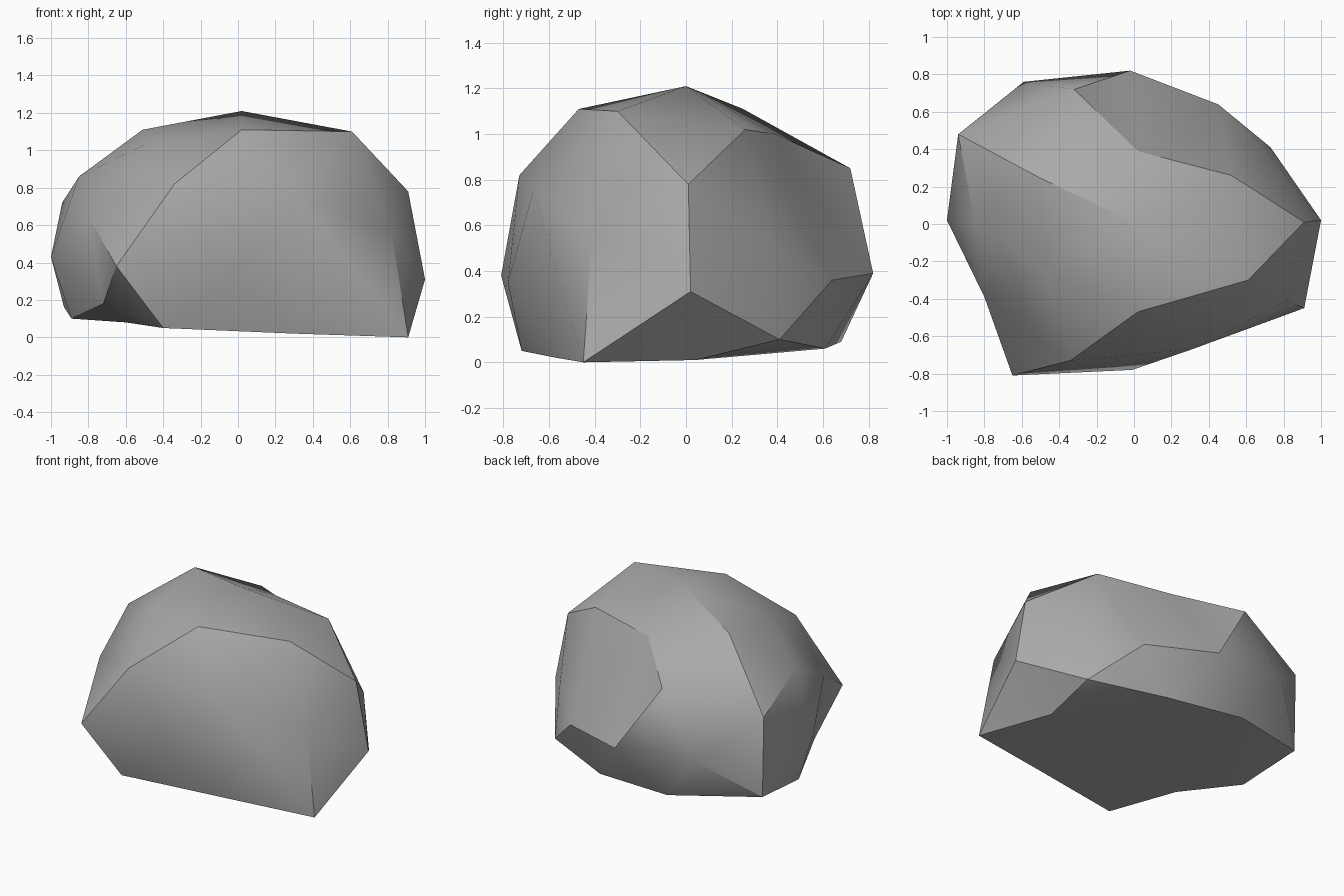
import bpy, bmesh
from math import radians
from mathutils import Vector

# remove the default object
default_cube = bpy.data.objects.get("Cube")
if default_cube:
    bpy.data.objects.remove(default_cube, do_unlink=True)

# corners of the boulder, in bands from the crown down to the resting face
crown = [(.02, 0, 1.21), (.02, -.47, 1.11), (.61, -.3, 1.1), (.52, .26, 1.02),
         (.02, .39, 1), (-.51, .25, 1.11), (-.48, -.25, 1.04)]
shoulder = [(.91, .01, .78), (.82, -.41, .57), (.31, -.67, .75), (-.34, -.73, .82),
            (-.8, -.39, .65), (-.85, 0, .86), (-.94, .48, .72), (-.32, .72, .85),
            (.71, .38, .51)]
waist = [(1, .02, .31), (-.01, -.78, .35), (-.65, -.81, .38), (-1, .02, .43),
         (-.59, .76, .43), (-.02, .82, .39), (.45, .64, .36)]
foot = [(.91, -.45, 0), (.3, -.57, .02), (-.4, -.72, .05), (-.72, -.4, .18),
        (-.6, -.3, .08), (-.89, .02, .1), (-.93, .48, .16), (-.33, .68, .09),
        (.24, .61, .06), (.73, .41, .1), (.72, .04, .01)]


def make_material(name, colour):
    """Plain flat-coloured material."""
    material = bpy.data.materials.new(name)
    material.use_nodes = True
    material.diffuse_color = colour
    shader = next(n for n in material.node_tree.nodes if n.type == 'BSDF_PRINCIPLED')
    shader.inputs["Base Color"].default_value = colour
    shader.inputs["Roughness"].default_value = .9
    return material


def faceted_shell(name, corners, centre, material):
    """Skin the corners with triangles: join them as if they lay near a ball
    around the centre, then put every corner back in its own place."""
    bm = bmesh.new()
    home = {}
    for corner in map(Vector, corners):
        offset = corner - centre
        vert = bm.verts.new(centre + offset * offset.length ** -.8)
        home[vert] = corner
    hull = bmesh.ops.convex_hull(bm, input=bm.verts[:])
    for vert, corner in home.items():
        if vert.is_valid:
            vert.co = corner
    bmesh.ops.recalc_face_normals(bm, faces=bm.faces[:])
    mesh = bpy.data.meshes.new(name)
    bm.to_mesh(mesh)
    bm.free()
    mesh.materials.append(material)
    shell = bpy.data.objects.new(name, mesh)
    bpy.context.collection.objects.link(shell)
    return shell


# the boulder, softly shaded with its hard ridges kept
stone = make_material("stone grey", (.4, .4, .4, 1))
boulder = faceted_shell("boulder", crown + shoulder + waist + foot,
                        Vector((0, 0, .5)), stone)
bpy.ops.object.select_all(action='DESELECT')
boulder.select_set(True)
bpy.context.view_layer.objects.active = boulder
bpy.ops.object.shade_smooth_by_angle(angle=radians(30))
